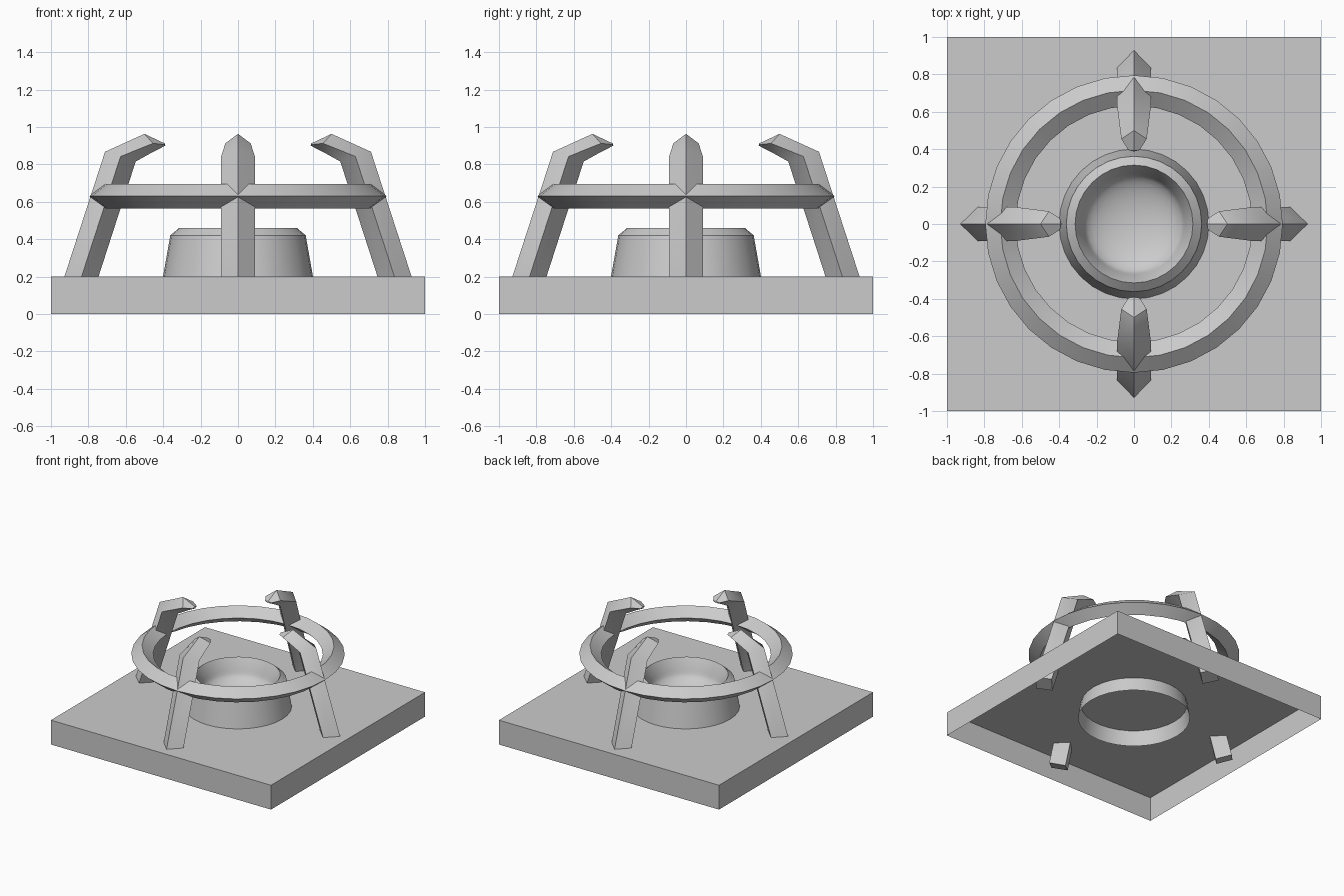
import bpy, bmesh
from math import sin, cos, pi, radians
from mathutils import Matrix

if "Cube" in bpy.data.objects:
    bpy.data.objects.remove(bpy.data.objects["Cube"])


def finish(bm, name, smooth=None):
    mesh = bpy.data.meshes.new(name)
    bm.to_mesh(mesh)
    bm.free()
    ob = bpy.data.objects.new(name, mesh)
    bpy.context.collection.objects.link(ob)
    if smooth:
        bpy.ops.object.select_all(action='DESELECT')
        ob.select_set(True)
        bpy.context.view_layer.objects.active = ob
        bpy.ops.object.shade_smooth_by_angle(angle=radians(smooth))
    return ob


def lathe(name, profile, sides, closed=False):
    bm = bmesh.new()
    rows = [[bm.verts.new((r * cos(2 * pi * j / sides), r * sin(2 * pi * j / sides), z))
             for j in range(sides)] for r, z in profile]
    count = len(rows) if closed else len(rows) - 1
    for i in range(count):
        a, b = rows[i], rows[(i + 1) % len(rows)]
        for j in range(sides):
            k = (j + 1) % sides
            bm.faces.new((a[j], a[k], b[k], b[j]))
    bmesh.ops.remove_doubles(bm, verts=bm.verts, dist=1e-5)
    return finish(bm, name, 30)


# Square base plate, open underneath
bm = bmesh.new()
bmesh.ops.create_cube(bm, size=1, matrix=Matrix.Translation((0, 0, 0.1)) @ Matrix.Diagonal((2, 2, 0.2, 1)))
bmesh.ops.delete(bm, geom=[f for f in bm.faces if f.normal.z < -0.5], context='FACES')
finish(bm, "base_plate")

# Burner cup: tapered wall, chamfered rim, concave bowl
bowl = [(0.27 * cos(t * pi / 16), 0.37 - 0.12 * sin(t * pi / 16)) for t in range(1, 8)]
lathe("burner_cup", [(0.422, 0.08), (0.362, 0.42), (0.315, 0.46), (0.27, 0.37)] + bowl + [(0, 0.25)], 32)

# Diamond-section support ring
lathe("support_ring", [(0.795, 0.63), (0.715, 0.695), (0.632, 0.63), (0.715, 0.565)], 32, closed=True)

# Prongs: (outer r, z), (side r, z, half width), (inner r, z) per section
sections = [
    ((0.968, 0.077), (0.885, 0.05, 0.09), (0.803, 0.023)),
    ((0.711, 0.867), (0.628, 0.842, 0.09), (0.547, 0.815)),
    ((0.500, 0.963), (0.455, 0.912, 0.068), (0.455, 0.866)),
    ((0.392, 0.912), (0.395, 0.906, 0.03), (0.388, 0.900)),
]
for n, side in enumerate(("right", "back", "left", "front")):
    bm = bmesh.new()
    rows = []
    for (ro, zo), (rs, zs, w), (ri, zi) in sections:
        rows.append([bm.verts.new(p) for p in ((ro, 0, zo), (rs, w, zs), (ri, 0, zi), (rs, -w, zs))])
    for a, b in zip(rows, rows[1:]):
        for j in range(4):
            k = (j + 1) % 4
            bm.faces.new((a[j], a[k], b[k], b[j]))
    bm.faces.new(rows[0][::-1])
    bm.faces.new(rows[-1])
    bmesh.ops.recalc_face_normals(bm, faces=bm.faces)
    bmesh.ops.rotate(bm, verts=bm.verts, matrix=Matrix.Rotation(n * pi / 2, 3, 'Z'))
    finish(bm, side + "_prong", 40)
